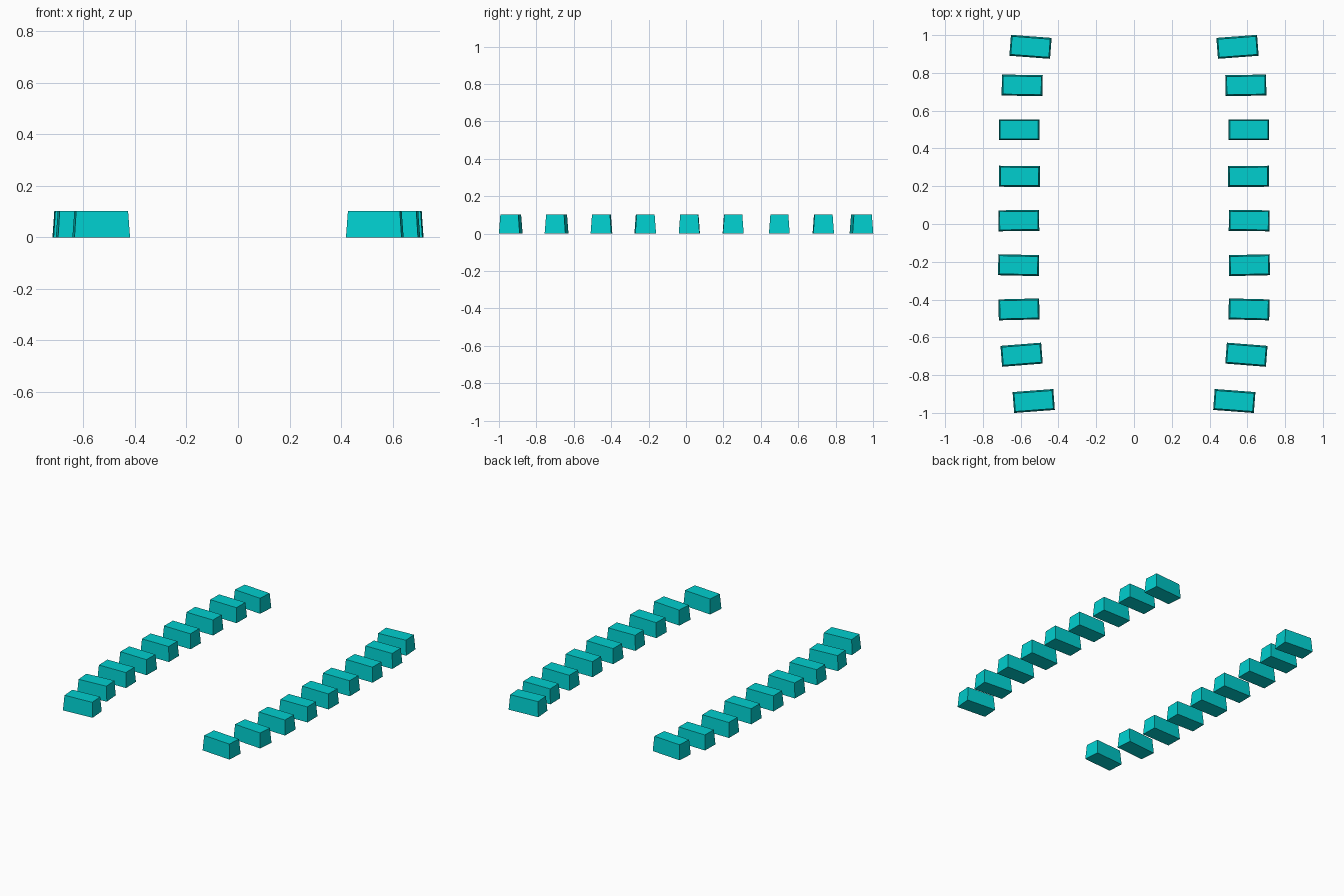
import bpy, bmesh
from math import radians
from mathutils import Matrix

if "Cube" in bpy.data.objects:
    bpy.data.objects.remove(bpy.data.objects["Cube"])

mat = bpy.data.materials.new("turquoise")
mat.diffuse_color = (0.0, 0.62, 0.62, 1)
mat.use_nodes = True
mat.node_tree.nodes["Principled BSDF"].inputs["Base Color"].default_value = mat.diffuse_color

BASE = (0.216, 0.111)   # footprint
TOP = (0.202, 0.096)    # slightly smaller top
HEIGHT = 0.102

# Right-hand row: centre x, centre y, turn in degrees
ROW = [
    (0.548, 0.938, 4.3), (0.592, 0.734, 1.0), (0.608, 0.499, 0.0),
    (0.606, 0.252, 0.5), (0.610, 0.018, -0.6), (0.611, -0.218, 1.3),
    (0.609, -0.452, -1.4), (0.595, -0.692, -4.5), (0.531, -0.937, -4.3),
]


def tapered_block(name, x, y, turn):
    bm = bmesh.new()
    bmesh.ops.create_cube(bm, size=1)
    for v in bm.verts:
        size = TOP if v.co.z > 0 else BASE
        v.co = (v.co.x * size[0], v.co.y * size[1], (v.co.z + 0.5) * HEIGHT)
    bmesh.ops.transform(bm, matrix=Matrix.Rotation(radians(turn), 4, 'Z'), verts=bm.verts)
    mesh = bpy.data.meshes.new(name)
    bm.to_mesh(mesh)
    bm.free()
    mesh.materials.append(mat)
    obj = bpy.data.objects.new(name, mesh)
    obj.location = (x, y, 0)
    bpy.context.collection.objects.link(obj)


# Two mirrored rows of blocks
for i, (x, y, turn) in enumerate(ROW, 1):
    tapered_block(f"right_block_{i}", x, y, turn)
    tapered_block(f"left_block_{i}", -x, y, -turn)
